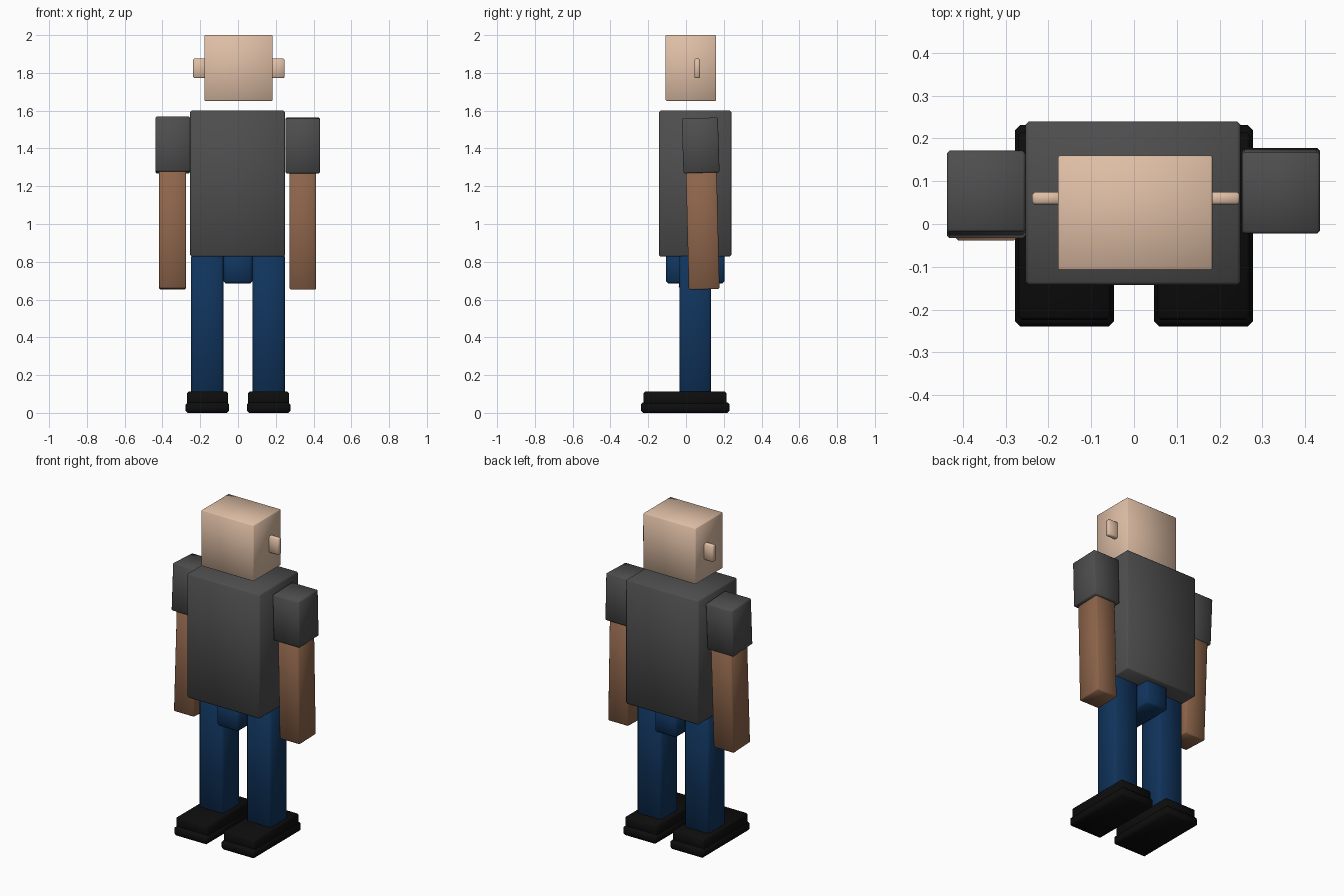
import bpy, bmesh, math
from mathutils import Matrix

if "Cube" in bpy.data.objects:
    bpy.data.objects.remove(bpy.data.objects["Cube"])


def material(name, rgb):
    m = bpy.data.materials.new(name)
    m.diffuse_color = (*rgb, 1)
    m.use_nodes = True
    m.node_tree.nodes["Principled BSDF"].inputs["Base Color"].default_value = m.diffuse_color
    return m


LIGHT_SKIN = material("light skin", (0.74, 0.52, 0.38))
TAN_SKIN = material("tan skin", (0.27, 0.13, 0.07))
SHIRT = material("charcoal shirt", (0.075, 0.075, 0.075))
JEANS = material("navy trousers", (0.005, 0.034, 0.108))
SHOES = material("black shoes", (0.004, 0.004, 0.004))


def block(name, x, y, z, mat, bevel=0.006, tilt=0):
    """Softly bevelled box from (min, max) ranges, tilted about x in degrees."""
    size = [b - a for a, b in (x, y, z)]
    bm = bmesh.new()
    bmesh.ops.create_cube(bm, size=1, matrix=Matrix.Diagonal((*size, 1)))
    bmesh.ops.bevel(bm, geom=bm.edges[:], offset=bevel, segments=1,
                    affect='EDGES', profile=0.5)
    centre = Matrix.Translation([(a + b) / 2 for a, b in (x, y, z)])
    bm.transform(centre @ Matrix.Rotation(math.radians(tilt), 4, 'X'))
    for f in bm.faces:
        f.smooth = True
    mesh = bpy.data.meshes.new(name)
    bm.to_mesh(mesh)
    bm.free()
    mesh.materials.append(mat)
    obj = bpy.data.objects.new(name, mesh)
    bpy.context.collection.objects.link(obj)
    return obj


# Head floats just above the torso
block("head", (-0.178, 0.183), (-0.108, 0.16), (1.652, 2.0), LIGHT_SKIN, 0.004)
block("torso", (-0.253, 0.249), (-0.143, 0.24), (0.827, 1.6), SHIRT, 0.008)
block("hips", (-0.076, 0.076), (-0.105, 0.205), (0.685, 0.84), JEANS, 0.012)

# Ears
block("left_ear", (-0.238, -0.16), (0.045, 0.075), (1.772, 1.875), LIGHT_SKIN)
block("right_ear", (0.165, 0.247), (0.045, 0.075), (1.772, 1.875), LIGHT_SKIN)

# Arms swing slightly: left forward, right backward
block("left_sleeve", (-0.437, -0.254), (-0.026, 0.164), (1.273, 1.564), SHIRT, tilt=-3)
block("right_sleeve", (0.252, 0.434), (-0.018, 0.173), (1.271, 1.561), SHIRT, tilt=1.8)
block("left_arm", (-0.417, -0.275), (-0.025, 0.139), (0.656, 1.29), TAN_SKIN, tilt=-2.5)
block("right_arm", (0.273, 0.414), (0.007, 0.17), (0.654, 1.29), TAN_SKIN, tilt=1.4)

# Legs and two-tier shoes
for side, s in (("left", -1), ("right", 1)):
    def span(a, b):
        return tuple(sorted((s * a, s * b)))
    block(side + "_leg", span(0.078, 0.248), (-0.034, 0.133), (0.09, 0.84), JEANS, 0.012)
    block(side + "_shoe_upper", span(0.054, 0.271), (-0.224, 0.215), (0.03, 0.112), SHOES, 0.008)
    block(side + "_shoe_sole", span(0.047, 0.278), (-0.239, 0.231), (0.0, 0.056), SHOES, 0.012)
